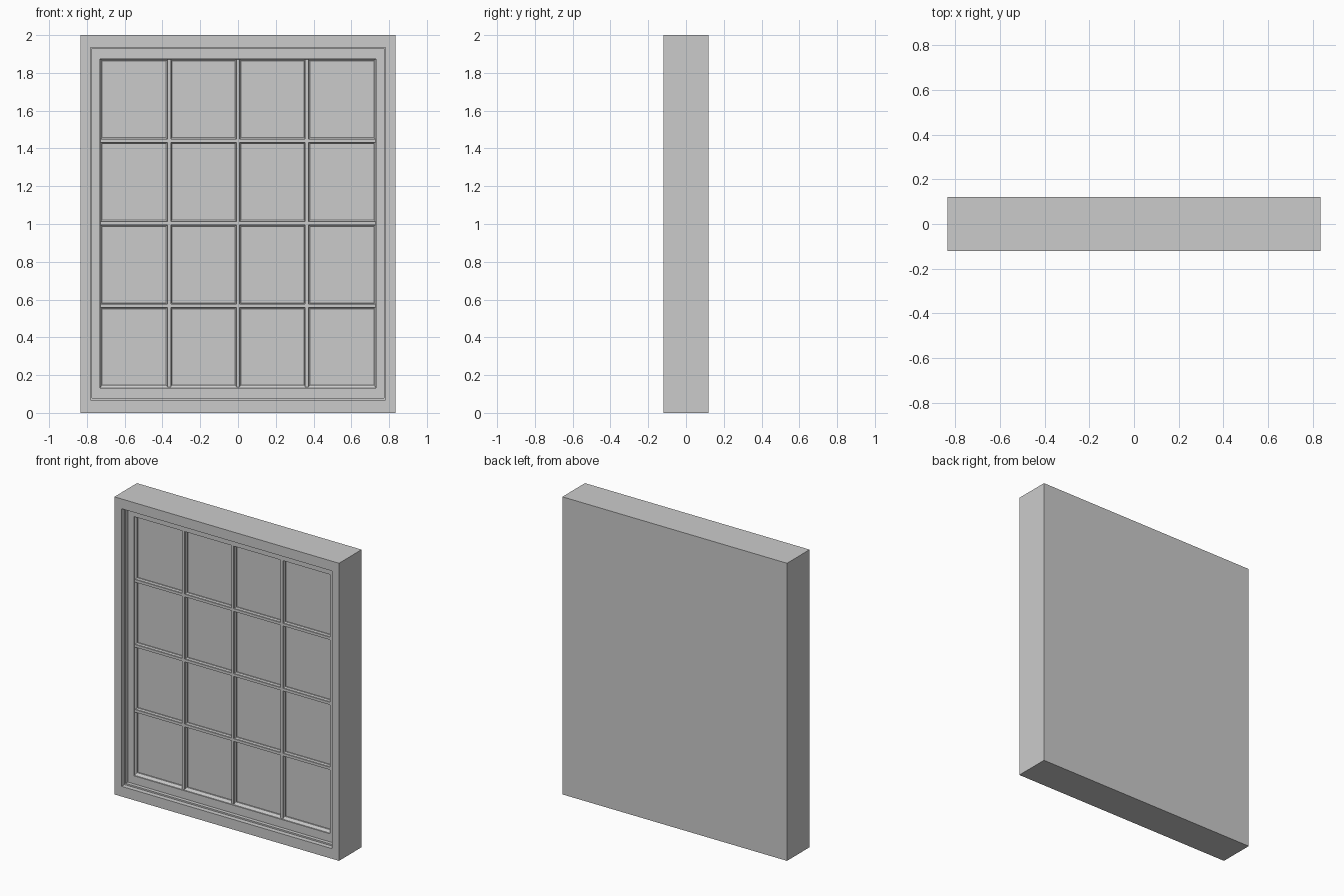
import bpy, bmesh

if "Cube" in bpy.data.objects:
    bpy.data.objects.remove(bpy.data.objects["Cube"])

GLASS_Y = -0.035


def finish(name, bm):
    bmesh.ops.recalc_face_normals(bm, faces=bm.faces)
    mesh = bpy.data.meshes.new(name)
    bm.to_mesh(mesh)
    bm.free()
    obj = bpy.data.objects.new(name, mesh)
    bpy.context.collection.objects.link(obj)
    return obj


def nested_rects(name, rects, closed_loop):
    """Bridge rectangles (half width, bottom, top, y); cap the ends or join them as a ring."""
    bm = bmesh.new()
    loops = [[bm.verts.new(p) for p in ((-w, y, a), (w, y, a), (w, y, b), (-w, y, b))]
             for w, a, b, y in rects]
    pairs = list(zip(loops, loops[1:]))
    if closed_loop:
        pairs.append((loops[-1], loops[0]))
    else:
        bm.faces.new(loops[0])
        bm.faces.new(loops[-1])
    for p, q in pairs:
        for i in range(4):
            j = (i + 1) % 4
            bm.faces.new((p[i], p[j], q[j], q[i]))
    return finish(name, bm)


def glazing_bar(name, centre, start, end, vertical):
    """Moulded bar: a stepped, bevelled section extruded along x or z."""
    section = [(-0.016, GLASS_Y), (-0.016, -0.044), (-0.009, -0.050), (-0.009, -0.058),
               (0.009, -0.058), (0.009, -0.050), (0.016, -0.044), (0.016, GLASS_Y)]
    bm = bmesh.new()
    ends = []
    for t in (start, end):
        ends.append([bm.verts.new((centre + s, y, t) if vertical else (t, y, centre + s))
                     for s, y in section])
        bm.faces.new(ends[-1])
    n = len(section)
    for i in range(n):
        j = (i + 1) % n
        bm.faces.new((ends[0][i], ends[0][j], ends[1][j], ends[1][i]))
    return finish(name, bm)


# Outer frame with solid back and stepped recess
nested_rects("outer_frame", [
    (0.835, 0.0, 2.0, 0.12),
    (0.835, 0.0, 2.0, -0.12),
    (0.782, 0.068, 1.934, -0.12),
    (0.782, 0.068, 1.934, -0.088),
    (0.774, 0.078, 1.928, -0.088),
    (0.774, 0.078, 1.928, GLASS_Y + 0.01),
], False)

# Sash ring with a moulded inner edge
nested_rects("sash", [
    (0.774, 0.078, 1.928, GLASS_Y + 0.01),
    (0.774, 0.078, 1.928, -0.064),
    (0.730, 0.132, 1.874, -0.064),
    (0.730, 0.132, 1.874, -0.056),
    (0.725, 0.140, 1.870, -0.050),
    (0.719, 0.148, 1.863, -0.044),
    (0.719, 0.148, 1.863, GLASS_Y + 0.01),
], True)

# Glass sheet
nested_rects("glass", [
    (0.725, 0.14, 1.87, GLASS_Y + 0.01),
    (0.725, 0.14, 1.87, GLASS_Y),
], False)

# Glazing bars: four by four panes
for i, x in enumerate((-0.365, 0.0, 0.365)):
    glazing_bar(f"vertical_bar_{i + 1}", x, 0.136, 1.872, True)
for i, z in enumerate((0.567, 1.004, 1.441)):
    glazing_bar(f"horizontal_bar_{i + 1}", z, -0.728, 0.728, False)
